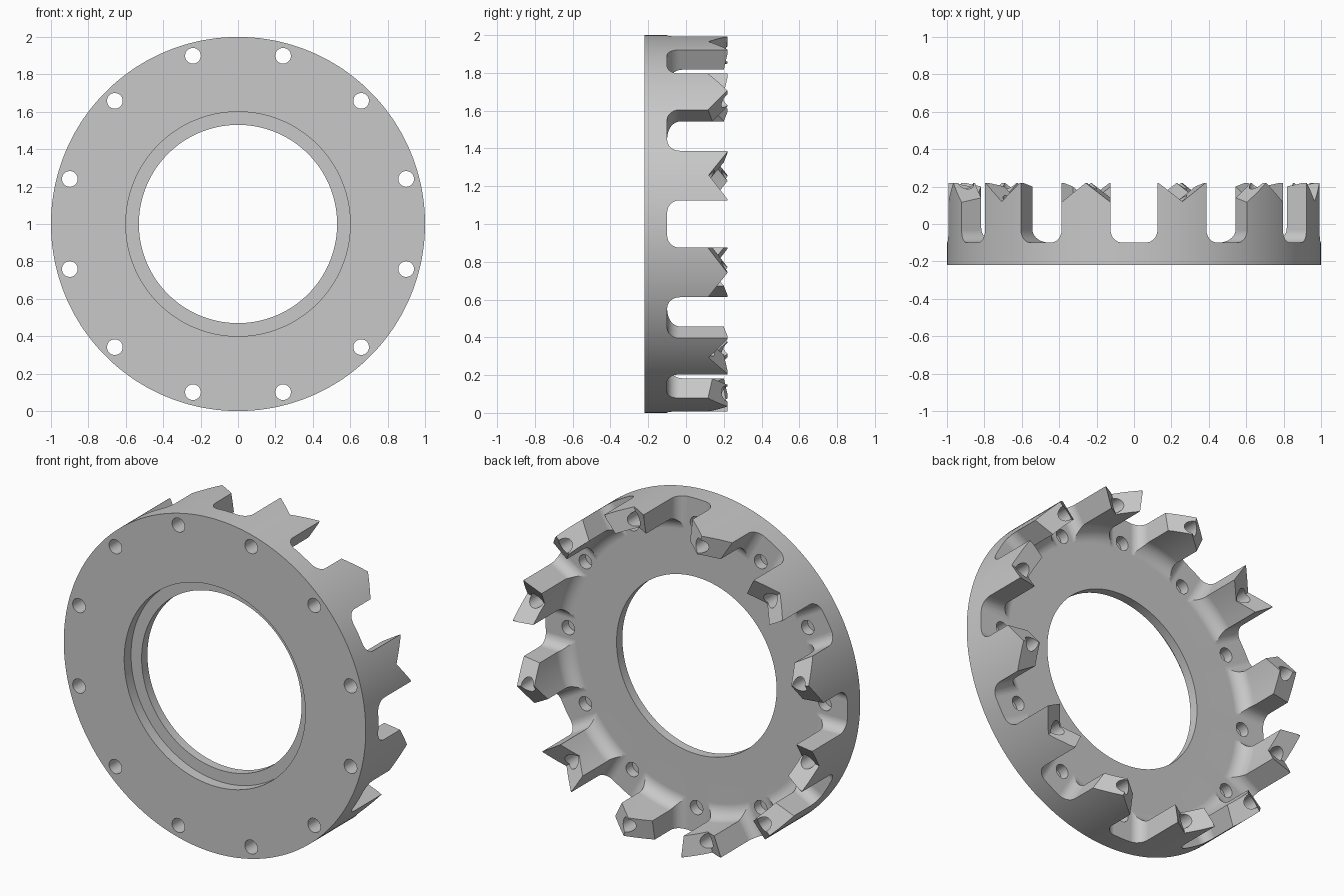
import bpy, bmesh, math
from mathutils import Vector

if "Cube" in bpy.data.objects:
    bpy.data.objects.remove(bpy.data.objects["Cube"])

STEP = math.radians(30)
SEG = 192

steel = bpy.data.materials.new("plain_grey")
steel.diffuse_color = (0.58, 0.58, 0.58, 1)
steel.use_nodes = True
steel.node_tree.nodes["Principled BSDF"].inputs["Base Color"].default_value = steel.diffuse_color


def place(r, t, y, a):
    """Radial distance r, tangential offset t, depth y, on the ray at angle a."""
    return Vector((r * math.cos(a) - t * math.sin(a), y, 1 + r * math.sin(a) + t * math.cos(a)))


def finish(bm, name):
    bmesh.ops.recalc_face_normals(bm, faces=bm.faces)
    mesh = bpy.data.meshes.new(name)
    bm.to_mesh(mesh)
    bm.free()
    ob = bpy.data.objects.new(name, mesh)
    bpy.context.collection.objects.link(ob)
    return ob


def prism(bm, start, end):
    """Closed solid between two matching loops of points."""
    a = [bm.verts.new(p) for p in start]
    b = [bm.verts.new(p) for p in end]
    n = len(a)
    bm.faces.new(a)
    bm.faces.new(b[::-1])
    for i in range(n):
        bm.faces.new((a[i], b[i], b[(i + 1) % n], a[(i + 1) % n]))


def radial_prism(bm, outline, r0, r1, a):
    """Sweep a (t, y) outline along a radius."""
    prism(bm, [place(r0, t, y, a) for t, y in outline], [place(r1, t, y, a) for t, y in outline])


def drill(bm, r, rad, y0, y1, a, n=32):
    turns = [(i + 0.5) * math.tau / n for i in range(n)]
    ring = [(r + rad * math.cos(u), rad * math.sin(u)) for u in turns]
    prism(bm, [place(p, t, y0, a) for p, t in ring], [place(p, t, y1, a) for p, t in ring])


def arc(cx, cy, rad, a0, a1, n=8):
    return [(cx + rad * math.cos(math.radians(a0 + (a1 - a0) * i / n)),
             cy + rad * math.sin(math.radians(a0 + (a1 - a0) * i / n))) for i in range(n + 1)]


# Ring body: stepped bore, back recess with a fillet, outer wall
profile = [(1, -0.22), (1, 0.22), (0.88, 0.22)]
profile += arc(0.80, -0.02, 0.08, 0, -90)
profile += [(0.53, -0.10), (0.53, -0.155), (0.60, -0.155), (0.60, -0.22)]
bm = bmesh.new()
rings = [[bm.verts.new(place(r, 0, y, (i + 0.5) * math.tau / SEG)) for r, y in profile] for i in range(SEG)]
for i in range(SEG):
    p, q = rings[i], rings[(i + 1) % SEG]
    for j in range(len(profile)):
        k = (j + 1) % len(profile)
        bm.faces.new((p[j], p[k], q[k], q[j]))
ring = finish(bm, "toothed_ring")
ring.data.materials.append(steel)

# Through holes in the teeth, blind holes in the slot floors
bm = bmesh.new()
for k in range(12):
    drill(bm, 0.931, 0.042, -0.4, 0.4, (k + 0.5) * STEP)
    drill(bm, 0.85, 0.042, -0.16, 0.1, k * STEP)
holes = finish(bm, "hole_cutter")

# Round-cornered slots between the teeth, just clear of the recess floor
slot = [(0.125, 0.4)] + arc(0.06, -0.0348, 0.065, 0, -90) + arc(-0.06, -0.0348, 0.065, -90, -180) + [(-0.125, 0.4)]
bm = bmesh.new()
for k in range(12):
    radial_prism(bm, slot, 0.76, 1.2, k * STEP)
slots = finish(bm, "slot_cutter")

# Tooth tips: notched and roof-shaped in turn
notch = [(0, 0.12), (0.18, 0.258), (-0.18, 0.258)]
roof = [(0, 0.2195), (0.16, 0.098), (0.16, 0.3), (-0.16, 0.3), (-0.16, 0.098)]
bm = bmesh.new()
for k in range(12):
    radial_prism(bm, roof if k % 2 else notch, 0.8, 1.2, (k + 0.5) * STEP)
tips = finish(bm, "tip_cutter")

bpy.context.view_layer.objects.active = ring
for cutter in (holes, slots, tips):
    cutter.hide_render = True
    mod = ring.modifiers.new(cutter.name, 'BOOLEAN')
    mod.operation = 'DIFFERENCE'
    mod.solver = 'MANIFOLD'
    mod.object = cutter
    bpy.ops.object.modifier_apply(modifier=mod.name)
    bpy.data.objects.remove(cutter)

# Smooth curved walls, with the large flat faces kept flat
bpy.ops.object.select_all(action='DESELECT')
ring.select_set(True)
bpy.ops.object.shade_smooth_by_angle(angle=math.radians(25))
weighted = ring.modifiers.new("flat_floor", 'WEIGHTED_NORMAL')
weighted.keep_sharp = True
weighted.weight = 80
